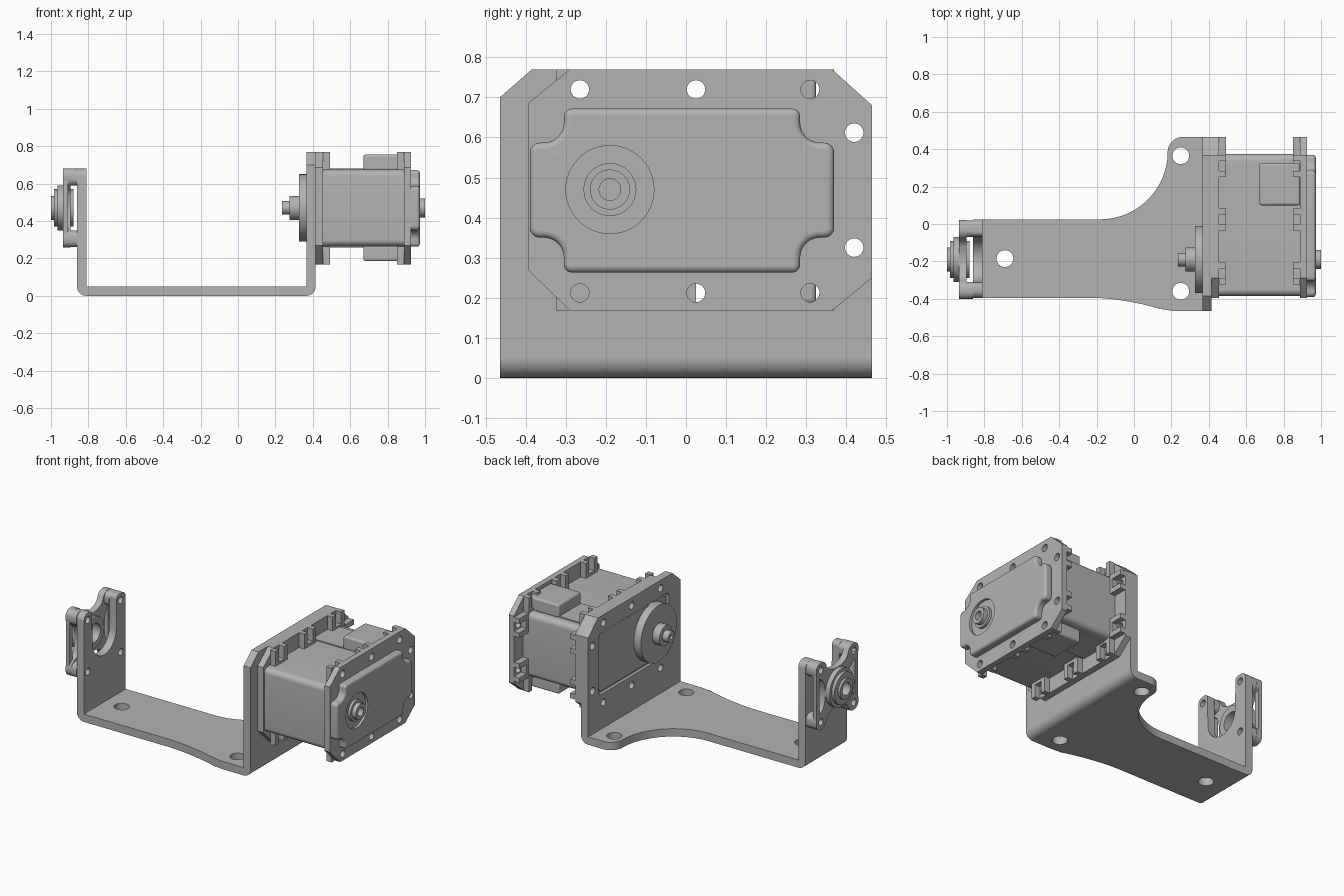
import bpy, bmesh, math
from mathutils import Matrix, Vector
from mathutils.geometry import interpolate_bezier

if "Cube" in bpy.data.objects:
    bpy.data.objects.remove(bpy.data.objects["Cube"])

grey = bpy.data.materials.new("plain grey")
grey.use_nodes = True
grey.diffuse_color = (0.45, 0.45, 0.45, 1)
grey.node_tree.nodes["Principled BSDF"].inputs["Base Color"].default_value = grey.diffuse_color

# Profile plane and extrusion direction for each axis
FRAMES = {"x": Matrix(((0, 0, 1), (1, 0, 0), (0, 1, 0))),
          "y": Matrix(((1, 0, 0), (0, 0, -1), (0, 1, 0))),
          "z": Matrix.Identity(3)}


def circle(u, v, r, n=32):
    return [Vector((u + r * math.cos(math.tau * i / n), v + r * math.sin(math.tau * i / n), 0))
            for i in range(n)]


def rounded(points, steps=9):
    """Closed outline; a third value on a point is its corner size."""
    out, ps = [], [Vector((p[0], p[1], 0)) for p in points]
    for i, p in enumerate(points):
        c = ps[i]
        if len(p) < 3:
            out.append(c)
            continue
        a = c + (ps[i - 1] - c).normalized() * p[2]
        b = c + (ps[(i + 1) % len(ps)] - c).normalized() * p[2]
        out += interpolate_bezier(a, a.lerp(c, 0.55), b.lerp(c, 0.55), b, steps)
    return out


def rect(u0, u1, v0, v1, r=0.0):
    pts = [(u0, v0), (u1, v0), (u1, v1), (u0, v1)]
    return rounded([p + (r,) for p in pts]) if r else rounded(pts)


def finish(obj):
    """Apply modifiers, weld, and shade with sharp edges kept."""
    mesh = bpy.data.meshes.new_from_object(obj.evaluated_get(bpy.context.evaluated_depsgraph_get()))
    name, mat = obj.name, obj.matrix_world.copy()
    bpy.data.objects.remove(obj)
    bm = bmesh.new()
    bm.from_mesh(mesh)
    bm.transform(mat)
    bmesh.ops.remove_doubles(bm, verts=bm.verts, dist=0.0002)
    bmesh.ops.recalc_face_normals(bm, faces=bm.faces)
    bm.to_mesh(mesh)
    bm.free()
    mesh.materials.clear()
    mesh.materials.append(grey)
    new = bpy.data.objects.new(name, mesh)
    new.name = name
    bpy.context.collection.objects.link(new)
    bpy.ops.object.select_all(action="DESELECT")
    new.select_set(True)
    bpy.context.view_layer.objects.active = new
    bpy.ops.object.shade_smooth_by_angle(angle=math.radians(35))
    return new


def plate(name, axis, lo, hi, outline, holes=()):
    """Flat outline with holes, extruded from lo to hi along an axis."""
    curve = bpy.data.curves.new(name, "CURVE")
    curve.dimensions, curve.fill_mode = "2D", "BOTH"
    curve.extrude = (hi - lo) / 2
    for loop in [outline, *holes]:
        s = curve.splines.new("POLY")
        s.points.add(len(loop) - 1)
        for point, co in zip(s.points, loop):
            point.co = (co.x, co.y, 0, 1)
        s.use_cyclic_u = True
    obj = bpy.data.objects.new(name, curve)
    bpy.context.collection.objects.link(obj)
    frame = FRAMES[axis]
    mid = (lo + hi) / 2 * (-1 if axis == "y" else 1)
    obj.matrix_world = Matrix.Translation(frame @ Vector((0, 0, mid))) @ frame.to_4x4()
    bpy.context.view_layer.update()
    return finish(obj)


def soft(obj, width, cutters=()):
    """Dissolve flat faces, bevel the sharp edges, then subtract cutters."""
    bm = bmesh.new()
    bm.from_mesh(obj.data)
    bmesh.ops.dissolve_limit(bm, angle_limit=0.02, verts=bm.verts, edges=bm.edges)
    bm.to_mesh(obj.data)
    bm.free()
    b = obj.modifiers.new("soft edges", "BEVEL")
    b.width, b.segments, b.angle_limit = width, 4, math.radians(50)
    for c in cutters:
        m = obj.modifiers.new("cut", "BOOLEAN")
        m.operation, m.object, m.solver = "DIFFERENCE", c, "EXACT"
    bpy.context.view_layer.update()
    new = finish(obj)
    for c in cutters:
        bpy.data.objects.remove(c)
    return new


AY, AZ = -0.19, 0.47          # rotation axis
ROWS = (-0.265, 0.025, 0.31)  # screw rows
screws = [(y, z) for y in ROWS for z in (0.72, 0.212)] + [(0.42, 0.612), (0.42, 0.325)]

# U bracket
base = rounded([(-0.81, -0.395), (-0.02, -0.395, 0.2), (0.17, -0.465, 0.06), (0.365, -0.465),
                (0.365, 0.465), (0.18, 0.465, 0.08), (0.18, 0.025, 0.36), (-0.81, 0.025)], 16)
plate("bracket_base", "z", 0, 0.05, base,
      [circle(0.25, 0.365, 0.045), circle(0.25, -0.36, 0.045), circle(-0.69, -0.185, 0.045)])
plate("bracket_bend_wide", "y", -0.465, 0.465,
      rounded([(0.365, 0), (0.415, 0, 0.049), (0.415, 0.05), (0.365, 0.05)]))
plate("bracket_bend_narrow", "y", -0.395, 0.025,
      rounded([(-0.86, 0), (-0.81, 0), (-0.81, 0.05), (-0.86, 0.05)][1:] + [(-0.86, 0, 0.049)]))
wide = rounded([(-0.465, 0.05), (0.465, 0.05), (0.465, 0.68), (0.365, 0.77), (-0.385, 0.77), (-0.465, 0.70)])
window = rounded([(-0.35, 0.27, 0.03), (0.36, 0.27, 0.03), (0.36, 0.665, 0.03), (-0.35, 0.665, 0.03)])
plate("bracket_wide_wall", "x", 0.365, 0.415, wide,
      [window] + [circle(y, z, 0.023) for y, z in screws])
arch = [Vector((AY + 0.12 * math.cos(t), AZ - 0.12 * math.sin(t), 0))
        for t in [math.pi * i / 20 for i in range(21)]]
narrow = rounded([(0.025, 0.05), (0.025, 0.68, 0.04), (AY + 0.12, 0.68, 0.03)]) + arch + \
    rounded([(AY - 0.12, 0.68, 0.03), (-0.395, 0.68, 0.04), (-0.395, 0.05)])
corners = [(AY + sy * 0.165, AZ + sz * 0.165) for sy in (-1, 1) for sz in (-1, 1)]
plate("bracket_narrow_wall", "x", -0.86, -0.81, narrow, [circle(y, z, 0.022) for y, z in corners])

# Idler mount: cross-shaped plate on four posts, with a stepped hub
cross = []
for k in range(4):
    turn = Matrix.Rotation(k * math.pi / 2, 3, "Z")
    for u, v, r in ((0.115, 0, 0.04), (0.14, 0.095, 0.03), (0.212, 0.125, 0.03),
                    (0.212, 0.212, 0.04), (0.125, 0.212, 0.03), (0.095, 0.14, 0.03)):
        p = turn @ Vector((u, v, 0))
        cross.append((p.x + AY, p.y + AZ, r))
plate("idler_plate", "x", -0.935, -0.895, rounded(cross, 6),
      [circle(y, z, 0.022) for y, z in corners] + [circle(AY, AZ, 0.06)])
for i, (y, z) in enumerate(corners):
    plate(f"idler_post_{i + 1}", "x", -0.895, -0.86, rect(y - 0.045, y + 0.045, z - 0.045, z + 0.045, 0.035),
          [circle(y, z, 0.022)])
for s, side in ((-1, "right"), (1, "left")):
    y = AY + s * 0.195
    plate(f"idler_rail_{side}", "x", -0.935, -0.91, rect(y - 0.015, y + 0.015, AZ - 0.15, AZ + 0.15))
for name, lo, hi, r, inner in (("idler_collar", -0.935, -0.88, 0.10, 0.06), ("idler_hub", -0.965, -0.935, 0.12, 0.045),
                               ("idler_hub_step", -0.985, -0.965, 0.10, 0.045), ("idler_tip", -1.0, -0.985, 0.065, 0.04)):
    plate(name, "x", lo, hi, circle(AY, AZ, r, 48), [circle(AY, AZ, inner)])

# Motor case
soft(plate("motor_body", "x", 0.385, 0.92, rect(-0.385, 0.375, 0.265, 0.675, 0.035)), 0.006)
plate("motor_face", "x", 0.375, 0.39, rect(-0.335, 0.345, 0.285, 0.65, 0.03))
octagon = rounded([(-0.395, 0.27), (-0.29, 0.168), (0.365, 0.168), (0.465, 0.25),
                   (0.465, 0.68), (0.365, 0.77), (-0.29, 0.77), (-0.395, 0.685)])
for side, lo, hi, near, far in (("inner", 0.415, 0.455, 0.455, 0.492), ("outer", 0.888, 0.925, 0.85, 0.888)):
    plate(f"motor_flange_{side}", "x", lo, hi, octagon, [circle(y, z, 0.023) for y, z in screws])
    # Nut pockets: a pair of prongs with a low back wall at every screw
    for i, (y, z) in enumerate(screws):
        for s in (-1, 1):
            if y > 0.4:
                edge = z + s * 0.045
                shape = rect(0.37, 0.465, edge - 0.016, edge + 0.016)
            else:
                edge = y + s * 0.043
                z0, z1 = (0.67, 0.77) if z > 0.5 else (0.168, 0.27)
                shape = rect(edge - 0.016, edge + 0.016, z0, z1)
            plate(f"nut_prong_{side}_{i + 1}_{'a' if s < 0 else 'b'}", "x", near, far, shape)
        back = rect(0.37, 0.392, z - 0.045, z + 0.045) if y > 0.4 else \
            rect(y - 0.045, y + 0.045, *((0.67, 0.692) if z > 0.5 else (0.246, 0.27)))
        plate(f"nut_back_{side}_{i + 1}", "x", near, far, back)

# Cable sockets above and below the case
for side, z0, z1, p0, p1 in (("top", 0.67, 0.755, 0.67, 0.682), ("bottom", 0.185, 0.27, 0.258, 0.27)):
    soft(plate(f"cable_socket_{side}", "z", z0, z1, rect(0.67, 0.888, 0.10, 0.325)), 0.012)
    plate(f"socket_pad_{side}", "z", p0, p1, rect(0.455, 0.67, 0.10, 0.32))

# Outer cap with notched corners and a round recess
cap = rounded([(-0.305, 0.263, 0.02), (0.285, 0.263, 0.02), (0.285, 0.35, 0.05), (0.37, 0.35, 0.025),
               (0.37, 0.587, 0.025), (0.285, 0.587, 0.05), (0.285, 0.672, 0.02), (-0.305, 0.672, 0.02),
               (-0.305, 0.587, 0.05), (-0.39, 0.587, 0.025), (-0.39, 0.35, 0.025), (-0.305, 0.35, 0.05)])
recess = plate("recess_cutter", "x", 0.955, 1.0, circle(AY, AZ, 0.11, 48))
recess.hide_render = True
soft(plate("motor_cap", "x", 0.915, 0.972, cap), 0.015, [recess])
plate("cap_boss", "x", 0.95, 0.972, circle(AY, AZ, 0.066), [circle(AY, AZ, 0.04)])
plate("cap_shaft", "x", 0.95, 1.0, circle(AY, AZ, 0.05), [circle(AY, AZ, 0.027)])

# Output horn
plate("horn_disc", "x", 0.325, 0.38, circle(AY, AZ, 0.18, 64))
plate("horn_hub", "x", 0.275, 0.325, circle(AY, AZ, 0.065))
plate("horn_shaft", "x", 0.235, 0.275, circle(AY, AZ, 0.036), [circle(AY, AZ, 0.014)])
